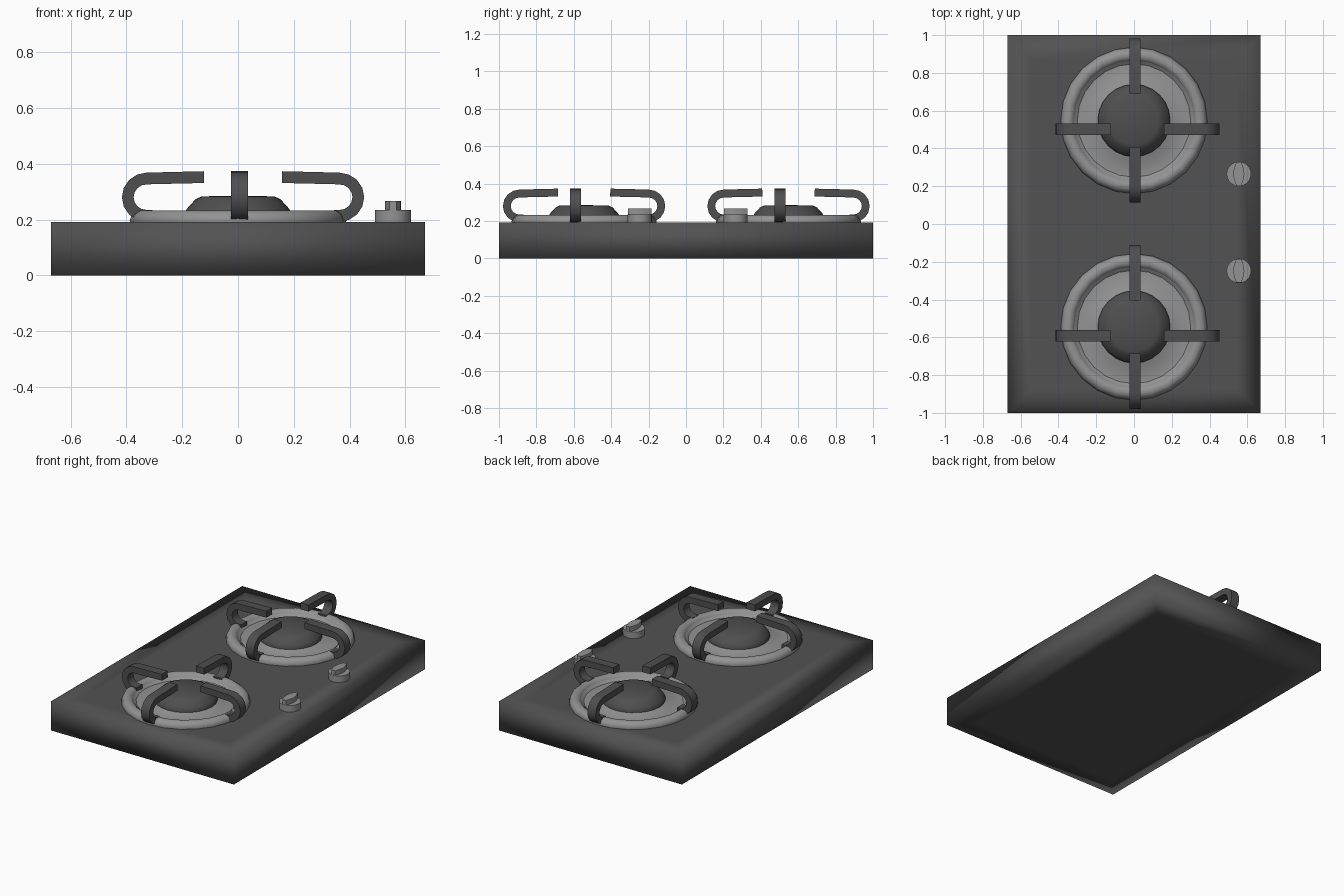
import bpy, bmesh, math
from mathutils import Matrix, Vector

cube = bpy.data.objects.get("Cube")
if cube:
    bpy.data.objects.remove(cube, do_unlink=True)


def material(name, value):
    m = bpy.data.materials.new(name)
    m.use_nodes = True
    colour = (value, value, value, 1)
    m.diffuse_color = colour
    m.node_tree.nodes["Principled BSDF"].inputs["Base Color"].default_value = colour
    return m


dark = material("dark enamel", 0.085)
iron = material("cast iron", 0.078)
steel = material("grey steel", 0.29)


def finish(bm, name, mat, location=(0, 0, 0), angle=35):
    bmesh.ops.remove_doubles(bm, verts=bm.verts, dist=0.0001)
    bmesh.ops.recalc_face_normals(bm, faces=bm.faces)
    me = bpy.data.meshes.new(name)
    bm.to_mesh(me)
    bm.free()
    me.materials.append(mat)
    ob = bpy.data.objects.new(name, me)
    ob.location = location
    bpy.context.collection.objects.link(ob)
    bpy.ops.object.select_all(action='DESELECT')
    ob.select_set(True)
    bpy.context.view_layer.objects.active = ob
    bpy.ops.object.shade_smooth_by_angle(angle=math.radians(angle))
    return ob


def lathe(name, mat, profile, location, steps=24, closed=False, angle=35):
    bm = bmesh.new()
    verts = [bm.verts.new((r, 0, z)) for r, z in profile]
    pairs = list(zip(verts, verts[1:] + verts[:1])) if closed else list(zip(verts, verts[1:]))
    edges = [bm.edges.new(p) for p in pairs]
    bmesh.ops.spin(bm, geom=verts + edges, cent=(0, 0, 0), axis=(0, 0, 1),
                   angle=math.tau, steps=steps)
    return finish(bm, name, mat, location, angle)


def prism(outline, to_3d, low, high):
    """Extrude a flat outline between two depths."""
    bm = bmesh.new()
    face = bm.faces.new([bm.verts.new(to_3d(a, b, low)) for a, b in outline])
    ext = bmesh.ops.extrude_face_region(bm, geom=[face])
    moved = [v for v in ext["geom"] if isinstance(v, bmesh.types.BMVert)]
    shift = Vector(to_3d(0, 0, high)) - Vector(to_3d(0, 0, low))
    bmesh.ops.translate(bm, verts=moved, vec=shift)
    return bm


# Hob body: softly shaded slab, with inset faces keeping top and base flat
bm = bmesh.new()
bmesh.ops.create_cube(bm, size=1)
bmesh.ops.transform(bm, verts=bm.verts, matrix=Matrix.Translation((0, 0, 0.096))
                    @ Matrix.Diagonal((1.34, 2, 0.192, 1)))
caps = [f for f in bm.faces if abs(f.normal.z) > 0.9]
bmesh.ops.inset_individual(bm, faces=caps, thickness=0.18)
finish(bm, "hob_body", dark, angle=180)


# Grate arm: hooked bar outline made by offsetting a centre line
centre_line = [(0.14, 0.352), (0.345, 0.347)]
for i in range(1, 9):
    a = math.pi / 2 - math.pi * i / 8
    centre_line.append((0.345 + 0.068 * math.cos(a), 0.28 + 0.067 * math.sin(a)))
centre_line.append((0.325, 0.213))


def bar_outline(points, half):
    left, right = [], []
    for i, p in enumerate(points):
        before = Vector(points[max(i - 1, 0)])
        after = Vector(points[min(i + 1, len(points) - 1)])
        d = (after - before).normalized()
        n = Vector((-d.y, d.x)) * half
        left.append(Vector(p) + n)
        right.append(Vector(p) - n)
    return left + right[::-1]


def grate_arm(name, location, turn):
    outline = bar_outline(centre_line, 0.021)
    bm = prism(outline, lambda r, z, d: (r, d, z), -0.03, 0.03)
    bmesh.ops.rotate(bm, verts=bm.verts, cent=(0, 0, 0),
                     matrix=Matrix.Rotation(turn, 3, 'Z'))
    finish(bm, name, iron, location)


tube = [(0.35 + 0.038 * math.cos(math.tau * i / 10),
         0.196 + 0.038 * math.sin(math.tau * i / 10)) for i in range(10)]
dish = [(0, 0.185), (0.335, 0.185), (0.325, 0.22), (0.3, 0.2),
        (0.225, 0.2), (0.205, 0.212), (0, 0.212)]
burner_cap = [(0, 0.2), (0.19, 0.2), (0.192, 0.222), (0.182, 0.24),
              (0.152, 0.273), (0.13, 0.283), (0, 0.285)]

# Two burners, each with ring, dish, cap and four arms
for side, y in (("front", -0.545), ("rear", 0.548)):
    spot = (0, y, 0)
    lathe(side + "_burner_ring", steel, tube, spot, closed=True, angle=60)
    lathe(side + "_burner_dish", steel, dish, spot)
    lathe(side + "_burner_cap", iron, burner_cap, spot)
    for k in range(4):
        place = (0.018, y - 0.046, 0) if k % 2 == 0 else (0.005, y, 0)
        grate_arm(f"{side}_grate_arm_{k + 1}", place, k * math.pi / 2)

# Knobs: round base with a lens-shaped grip
for side, y in (("front", -0.248), ("rear", 0.265)):
    spot = (0.555, y, 0)
    lathe(side + "_knob_base", steel,
          [(0, 0.185), (0.065, 0.185), (0.065, 0.235), (0, 0.235)], spot)
    edge = [(0.013 + 0.016 * math.cos(t * math.pi / 6), 0.0625 * t / 3) for t in range(-3, 4)]
    lens = edge + [(-x, -yy) for x, yy in edge]
    bm = prism(lens, lambda a, b, d: (a, b, d), 0.23, 0.266)
    finish(bm, side + "_knob_grip", steel, spot)
